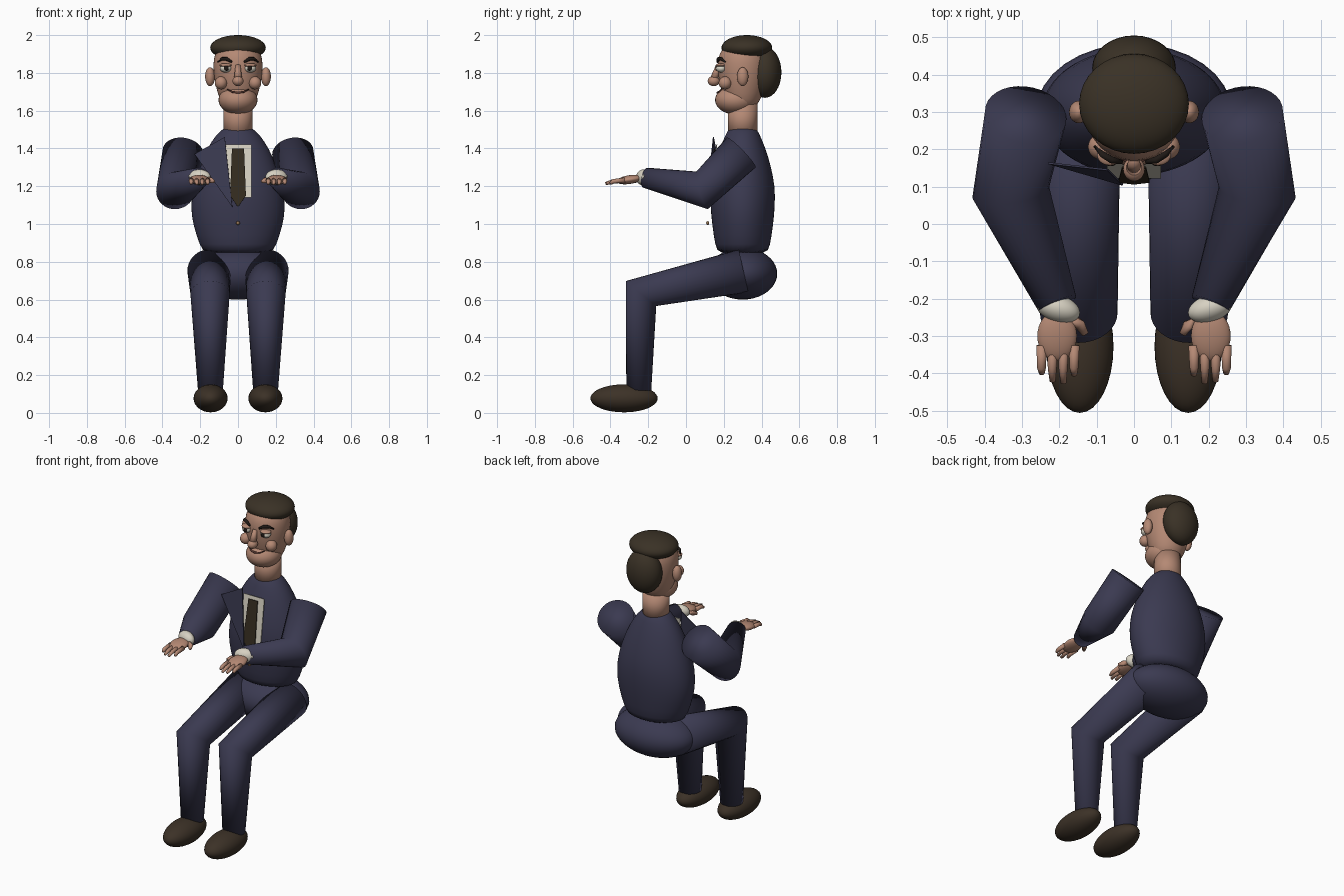
import bpy, bmesh, math
from mathutils import Vector

cube = bpy.data.objects.get("Cube")
if cube:
    bpy.data.objects.remove(cube, do_unlink=True)


def material(name, r, g, b):
    m = bpy.data.materials.new(name)
    m.use_nodes = True
    m.diffuse_color = (r, g, b, 1)
    m.node_tree.nodes["Principled BSDF"].inputs["Base Color"].default_value = (r, g, b, 1)
    return m


SUIT = material("navy suit", .043, .042, .082)
SKIN = material("skin", .46, .25, .175)
HAIR = material("brown hair", .042, .031, .019)
SHOE = material("brown leather", .045, .031, .02)
SHIRT = material("cream shirt", .68, .64, .54)
TIE = material("dark tie", .034, .025, .014)
BROW = material("dark brow", .014, .010, .008)
LIP = material("dark lips", .11, .045, .035)
BRASS = material("brass button", .3, .17, .08)


def finish(name, bm, mat):
    bmesh.ops.recalc_face_normals(bm, faces=bm.faces)
    for f in bm.faces:
        f.smooth = True
    mesh = bpy.data.meshes.new(name)
    bm.to_mesh(mesh)
    bm.free()
    mesh.materials.append(mat)
    ob = bpy.data.objects.new(name, mesh)
    bpy.context.collection.objects.link(ob)
    return ob


def ball(name, centre, radii, mat, tilt=(0, 0, 0)):
    """Ellipsoid."""
    bm = bmesh.new()
    bmesh.ops.create_uvsphere(bm, u_segments=32, v_segments=20, radius=1)
    ob = finish(name, bm, mat)
    ob.location, ob.scale, ob.rotation_euler = centre, radii, tilt
    return ob


def tube(name, points, radii, mat, sides=28, subdiv=0):
    """Loft of rings along a path; each ring lies in the joint's bisecting plane."""
    pts = [Vector(p) for p in points]
    dirs = [(b - a).normalized() for a, b in zip(pts, pts[1:])]
    bm = bmesh.new()
    rings = []
    for i, (p, r) in enumerate(zip(pts, radii)):
        n = (dirs[max(i - 1, 0)] + dirs[min(i, len(dirs) - 1)]).normalized()
        ref = Vector((1, 0, 0)) if abs(n.x) < .75 else Vector((0, 0, 1))
        u = (ref - n * ref.dot(n)).normalized()
        v = n.cross(u)
        ru, rv = r if isinstance(r, tuple) else (r, r)
        angles = [math.tau * k / sides for k in range(sides)]
        rings.append([bm.verts.new(p + u * ru * math.cos(a) + v * rv * math.sin(a)) for a in angles])
    for a, b in zip(rings, rings[1:]):
        for k in range(sides):
            j = (k + 1) % sides
            bm.faces.new((a[k], a[j], b[j], b[k]))
    bm.faces.new(rings[0])
    bm.faces.new(rings[-1])
    ob = finish(name, bm, mat)
    if subdiv:
        ob.modifiers.new("Smooth", "SUBSURF").levels = subdiv
        ob.modifiers["Smooth"].render_levels = subdiv
    return ob


def plate(name, points, mat):
    """Thin flat panel."""
    bm = bmesh.new()
    bm.faces.new([bm.verts.new(p) for p in points])
    ob = finish(name, bm, mat)
    ob.data.polygons[0].use_smooth = False
    mod = ob.modifiers.new("Thickness", "SOLIDIFY")
    mod.thickness, mod.offset = .005, 0


def column(name, y, profile, mat):
    """Upright body of elliptical rings: (z, x radius, y radius)."""
    return tube(name, [(0, y, z) for z, _, _ in profile],
                [(rx, ry) for _, rx, ry in profile], mat, 32, 1)


# Torso and pelvis
column("jacket_body", .30, [
    (.84, .18, .13), (.88, .20, .145), (1.0, .242, .163), (1.1, .252, .172), (1.2, .238, .172),
    (1.3, .208, .152), (1.4, .165, .122), (1.47, .118, .092), (1.51, .075, .072), (1.515, .04, .04)], SUIT)
ball("pelvis", (0, .30, .737), (.262, .183, .137), SUIT)

# Shirt front, tie, lapel and button
plate("shirt_front", [(-.072, .125, 1.14), (.072, .125, 1.14),
                      (.072, .163, 1.42), (-.072, .163, 1.42)], SHIRT)
plate("tie", [(0, .108, 1.09), (.042, .113, 1.15), (.032, .152, 1.4),
              (-.032, .152, 1.4), (-.042, .113, 1.15)], TIE)
plate("right_lapel", [(-.23, .163, 1.37), (-.03, .105, 1.09), (-.07, .145, 1.46)], SUIT)
ball("jacket_button", (0, .115, 1.005), (.01, .008, .01), BRASS)

# Neck, head and hair
tube("neck", [(0, .30, 1.46), (0, .30, 1.64)], [.078, .078], SKIN)
column("head", .30, [
    (1.61, .05, .05), (1.63, .085, .08), (1.69, .108, .108), (1.76, .125, .127),
    (1.82, .131, .133), (1.88, .13, .132), (1.93, .11, .11), (1.96, .06, .06)], SKIN)
ball("jaw", (0, .262, 1.657), (.103, .108, .077), SKIN)
ball("top_hair", (0, .322, 1.933), (.147, .134, .067), HAIR)
ball("back_hair", (0, .418, 1.803), (.112, .087, .135), HAIR)

# Nose and mouth
ball("nose_tip", (0, .147, 1.757), (.029, .032, .027), SKIN)
tube("nose_bridge", [(0, .172, 1.84), (0, .148, 1.765)], [.013, .022], SKIN)
tube("mouth", [(-.056, .187, 1.713), (-.03, .174, 1.699), (0, .167, 1.695),
               (.03, .174, 1.699), (.056, .187, 1.713)], [.003, .005, .006, .005, .003], LIP, 10)

# Paired parts
for side, s in (("left", 1), ("right", -1)):
    # Face
    ball(side + "_ear", (s * .148, .30, 1.78), (.026, .03, .05), SKIN)
    ball(side + "_cheek", (s * .09, .207, 1.747), (.033, .034, .034), SKIN)
    ball(side + "_eye", (s * .065, .186, 1.824), (.031, .028, .022), SHIRT)
    ball(side + "_pupil", (s * .062, .161, 1.825), (.013, .006, .014), BROW)
    ball(side + "_eyelid", (s * .065, .185, 1.84), (.034, .028, .011), SKIN)
    tube(side + "_brow", [(s * .033, .166, 1.858), (s * .06, .172, 1.874),
                          (s * .085, .187, 1.874), (s * .106, .208, 1.858)],
         [.006, .010, .009, .004], BROW, 10)

    # Legs and shoes
    tube(side + "_leg", [(s * .152, .305, .752), (s * .148, -.238, .632), (s * .146, -.25, .12)],
         [.116, .104, .066], SUIT, 32)
    ball(side + "_shoe", (s * .145, -.328, .077), (.09, .178, .074), SHOE)

    # Sleeves and cuffs
    tube(side + "_sleeve", [(s * .29, .292, 1.378), (s * .33, .085, 1.178), (s * .205, -.215, 1.245)],
         [.11, .104, .054], SUIT, 32)
    ball(side + "_cuff", (s * .204, -.226, 1.247), (.061, .036, .042), SHIRT, (-.15, 0, s * .3))

    # Hands
    ball(side + "_palm", (s * .206, -.30, 1.235), (.053, .068, .023), SKIN, (.15, 0, 0))
    for k, name in enumerate(("index", "middle", "ring", "little")):
        x = .16 + .029 * k
        tip = -.435 + .022 * abs(k - 1.4)
        tube(f"{side}_{name}_finger", [(s * x, -.325, 1.232), (s * (x + .001), -.385, 1.226),
                                       (s * x, tip, 1.214)], [.014, .012, .008], SKIN, 12)
    tube(side + "_thumb", [(s * .175, -.25, 1.238), (s * .145, -.27, 1.232), (s * .13, -.295, 1.226)],
         [.017, .015, .009], SKIN, 12)
